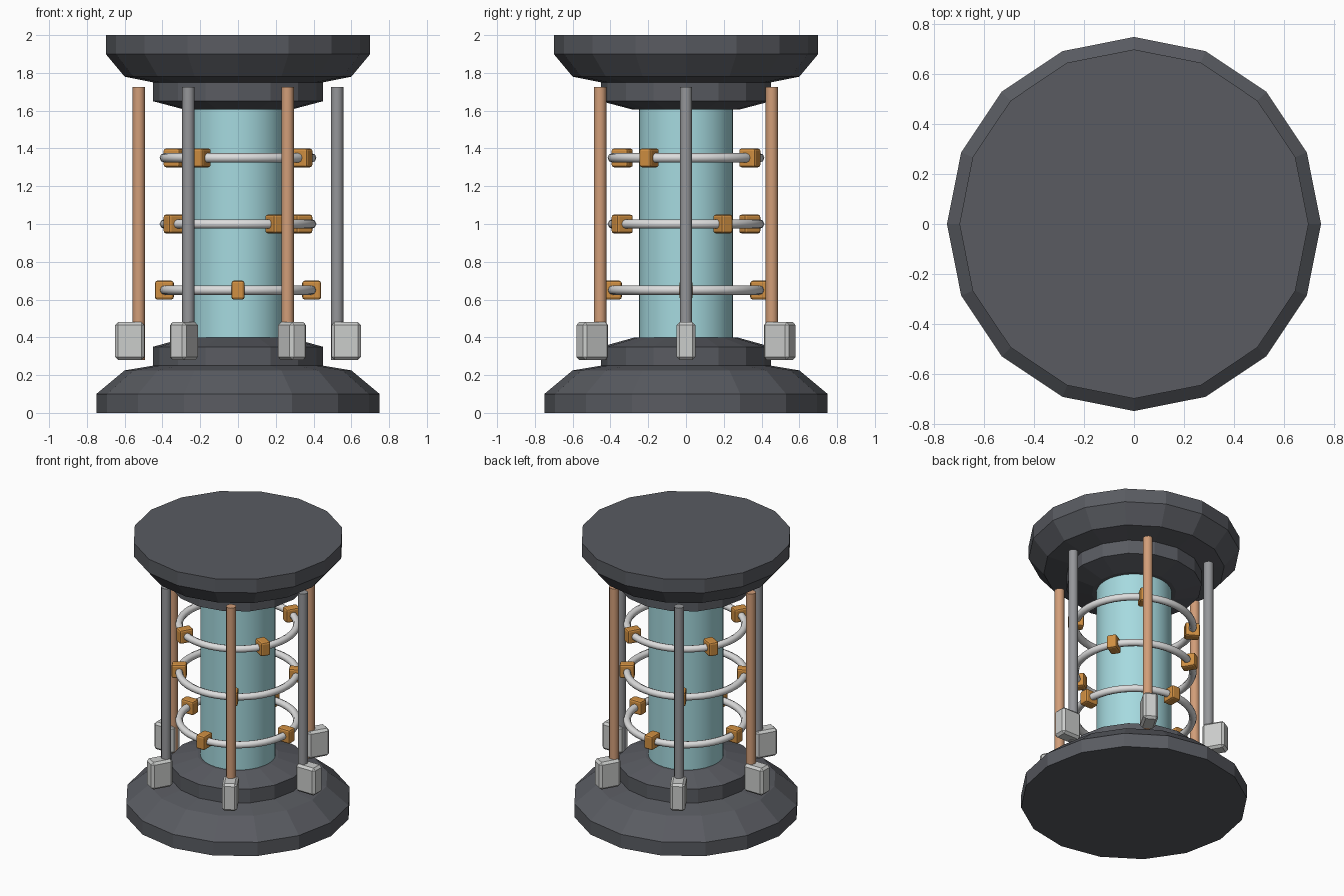
import bpy, bmesh, math
from mathutils import Matrix, Vector

if "Cube" in bpy.data.objects:
    bpy.data.objects.remove(bpy.data.objects["Cube"])


def material(name, rgb):
    m = bpy.data.materials.new(name)
    m.diffuse_color = (*rgb, 1)
    m.use_nodes = True
    m.node_tree.nodes["Principled BSDF"].inputs["Base Color"].default_value = m.diffuse_color
    return m


DARK = material("dark grey metal", (0.10, 0.105, 0.12))
GLASS = material("pale teal glass", (0.38, 0.70, 0.74))
COPPER = material("copper", (0.64, 0.34, 0.19))
STEEL = material("steel grey", (0.30, 0.305, 0.32))
WHITE = material("light grey ring", (0.72, 0.72, 0.72))
ORANGE = material("orange clip", (0.64, 0.28, 0.055))
PALE = material("pale grey block", (0.60, 0.61, 0.60))


def finish(bm, name, mat, smooth=False):
    bmesh.ops.recalc_face_normals(bm, faces=bm.faces)
    me = bpy.data.meshes.new(name)
    bm.to_mesh(me)
    bm.free()
    me.materials.append(mat)
    ob = bpy.data.objects.new(name, me)
    bpy.context.collection.objects.link(ob)
    if smooth:
        bpy.ops.object.select_all(action='DESELECT')
        ob.select_set(True)
        bpy.context.view_layer.objects.active = ob
        bpy.ops.object.shade_smooth_by_angle(angle=math.radians(50))
    return ob


def lathe(name, profile, sides, mat, smooth=False, centre=(0, 0)):
    """Closed solid of revolution from (radius, height) pairs."""
    bm = bmesh.new()
    rings = []
    for r, z in profile:
        rings.append([bm.verts.new((centre[0] + r * math.cos(math.tau * i / sides),
                                    centre[1] + r * math.sin(math.tau * i / sides), z))
                      for i in range(sides)])
    for a, b in zip(rings, rings[1:]):
        for i in range(sides):
            j = (i + 1) % sides
            bm.faces.new((a[i], a[j], b[j], b[i]))
    bm.faces.new(rings[0])
    bm.faces.new(rings[-1])
    return finish(bm, name, mat, smooth)


def torus(name, major, minor, z, mat, segs=48, sides=8):
    bm = bmesh.new()
    grid = []
    for i in range(segs):
        a = math.tau * i / segs
        row = []
        for k in range(sides):
            t = math.tau * k / sides
            r = major + minor * math.cos(t)
            row.append(bm.verts.new((r * math.cos(a), r * math.sin(a), z + minor * math.sin(t))))
        grid.append(row)
    for i in range(segs):
        for k in range(sides):
            n, m = (i + 1) % segs, (k + 1) % sides
            bm.faces.new((grid[i][k], grid[n][k], grid[n][m], grid[i][m]))
    return finish(bm, name, mat, True)


def radial_box(name, radius, angle, z, size, bevel, segments, mat):
    """Bevelled box whose local x points away from the axis."""
    bm = bmesh.new()
    bmesh.ops.create_cube(bm, size=1, matrix=Matrix.Diagonal((*size, 1)))
    bmesh.ops.bevel(bm, geom=bm.edges[:], offset=bevel, segments=segments,
                    profile=0.5, affect='EDGES')
    bm.transform(Matrix.Rotation(angle, 4, 'Z') @ Matrix.Translation(Vector((radius, 0, z))))
    return finish(bm, name, mat)


# Stepped base and cap
lathe("base", [(0.75, 0), (0.75, 0.10), (0.60, 0.225), (0.45, 0.25),
               (0.45, 0.35), (0.27, 0.40)], 16, DARK)
lathe("cap", [(0.28, 1.605), (0.45, 1.65), (0.45, 1.75), (0.60, 1.78),
              (0.70, 1.90), (0.70, 2.0)], 16, DARK)

# Central tube
lathe("glass_tube", [(0.25, 0.385), (0.25, 1.615)], 32, GLASS, True)

# Outer rods, alternating in colour, each with a foot block
for i in range(6):
    a = math.tau * i / 6
    pos = (0.525 * math.cos(a), 0.525 * math.sin(a))
    lathe(f"rod_{i + 1}", [(0.033, 0.28), (0.033, 1.725)], 12,
          COPPER if i % 2 else STEEL, True, pos)
    radial_box(f"foot_block_{i + 1}", 0.573, a, 0.38, (0.155, 0.10, 0.20), 0.016, 1, PALE)

# Rings around the tube, with clips turned by 30 degrees at each level
for level in range(3):
    z = 0.65 + 0.35 * level
    torus(f"ring_{level + 1}", 0.39, 0.025, z, WHITE)
    for k in range(4):
        radial_box(f"clip_{level + 1}_{k + 1}", 0.39, math.radians(30 * level + 90 * k), z,
                   (0.10, 0.07, 0.10), 0.013, 2, ORANGE)
